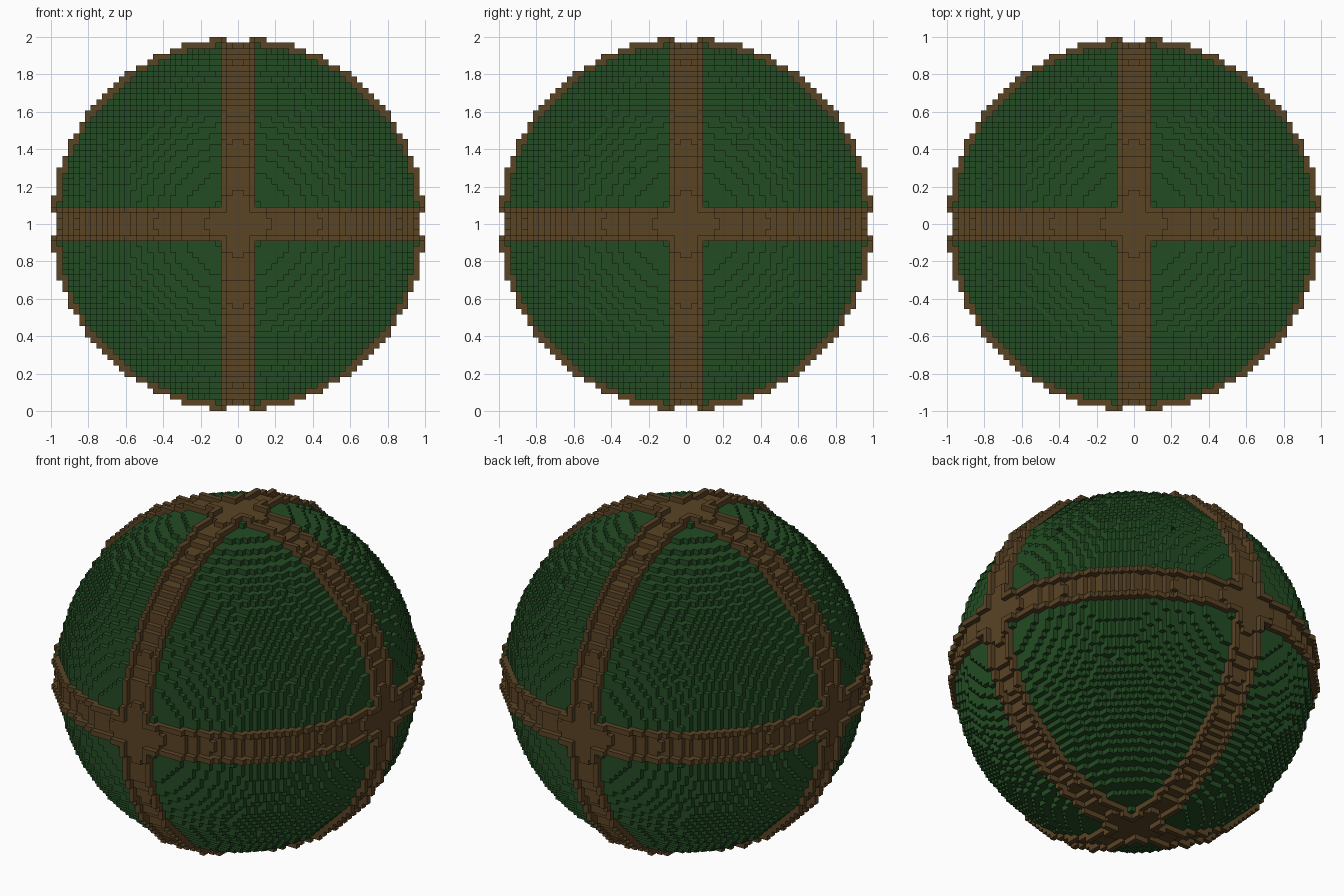
import bpy
import bmesh
import random

random.seed(4)
cube = bpy.data.objects.get("Cube")
if cube:
    bpy.data.objects.remove(cube, do_unlink=True)

R = 33                 # outer radius in blocks
S = 1.0 / R            # block size
AXES = ((1, 0, 0), (-1, 0, 0), (0, 1, 0), (0, -1, 0), (0, 0, 1), (0, 0, -1))


def make_material(name, rgb):
    mat = bpy.data.materials.new(name)
    mat.use_nodes = True
    mat.diffuse_color = (*rgb, 1)
    bsdf = next(n for n in mat.node_tree.nodes if n.type == 'BSDF_PRINCIPLED')
    bsdf.inputs["Base Color"].default_value = (*rgb, 1)
    return mat


green = make_material("dark green", (0.017, 0.072, 0.017))
brown = make_material("brown", (0.102, 0.057, 0.0185))


def from_centre(cell):
    """Distance of each block's middle from the middle plane, per axis."""
    return [abs(c + 0.5) for c in cell]


def neighbours(cell):
    return [tuple(c + d for c, d in zip(cell, axis)) for axis in AXES]


def on_band(cell):
    return min(from_centre(cell)) < 3


def on_rail(cell):
    # rails run along the band edges and stop at the crossing channels
    a = from_centre(cell)
    return min(a) == 2.5


def build(name, cells, solid, materials, pick):
    """Mesh of the faces of the cells that do not touch another block."""
    bm = bmesh.new()
    verts = {}

    def vert(p):
        if p not in verts:
            verts[p] = bm.verts.new((p[0] * S, p[1] * S, p[2] * S + 1))
        return verts[p]

    for cell in sorted(cells):
        for axis, other in zip(AXES, neighbours(cell)):
            if other in solid:
                continue
            k = next(i for i in range(3) if axis[i])
            u, v = (k + 1) % 3, (k + 2) % 3
            corners = []
            for du, dv in ((0, 0), (1, 0), (1, 1), (0, 1)):
                p = list(cell)
                p[k] += axis[k] > 0
                p[u] += du
                p[v] += dv
                corners.append(vert(tuple(p)))
            if axis[k] < 0:
                corners.reverse()
            bm.faces.new(corners).material_index = pick(cell)
    mesh = bpy.data.meshes.new(name)
    bm.to_mesh(mesh)
    bm.free()
    for mat in materials:
        mesh.materials.append(mat)
    obj = bpy.data.objects.new(name, mesh)
    bpy.context.collection.objects.link(obj)
    return obj


# Sort the blocks into the ball and the raised rails
ball, rails = set(), set()
span = range(-R, R)
for x in span:
    for y in span:
        for z in span:
            d2 = (x + 0.5) ** 2 + (y + 0.5) ** 2 + (z + 0.5) ** 2
            if d2 < (R - 1) ** 2:
                ball.add((x, y, z))
            elif d2 < R ** 2 and on_rail((x, y, z)):
                rails.add((x, y, z))

# Sparse single-block chips in the middle of the green panels
skin = sorted(c for c in ball if min(from_centre(c)) > 9
              and any(n not in ball for n in neighbours(c)))
for cell in skin:
    if random.random() < (0.025 if cell[2] > 0 else 0.012):
        ball.discard(cell)

solid = ball | rails
build("panelled_ball", ball, solid, (green, brown), lambda c: int(on_band(c)))
build("band_rails", rails, solid, (brown,), lambda c: 0)
